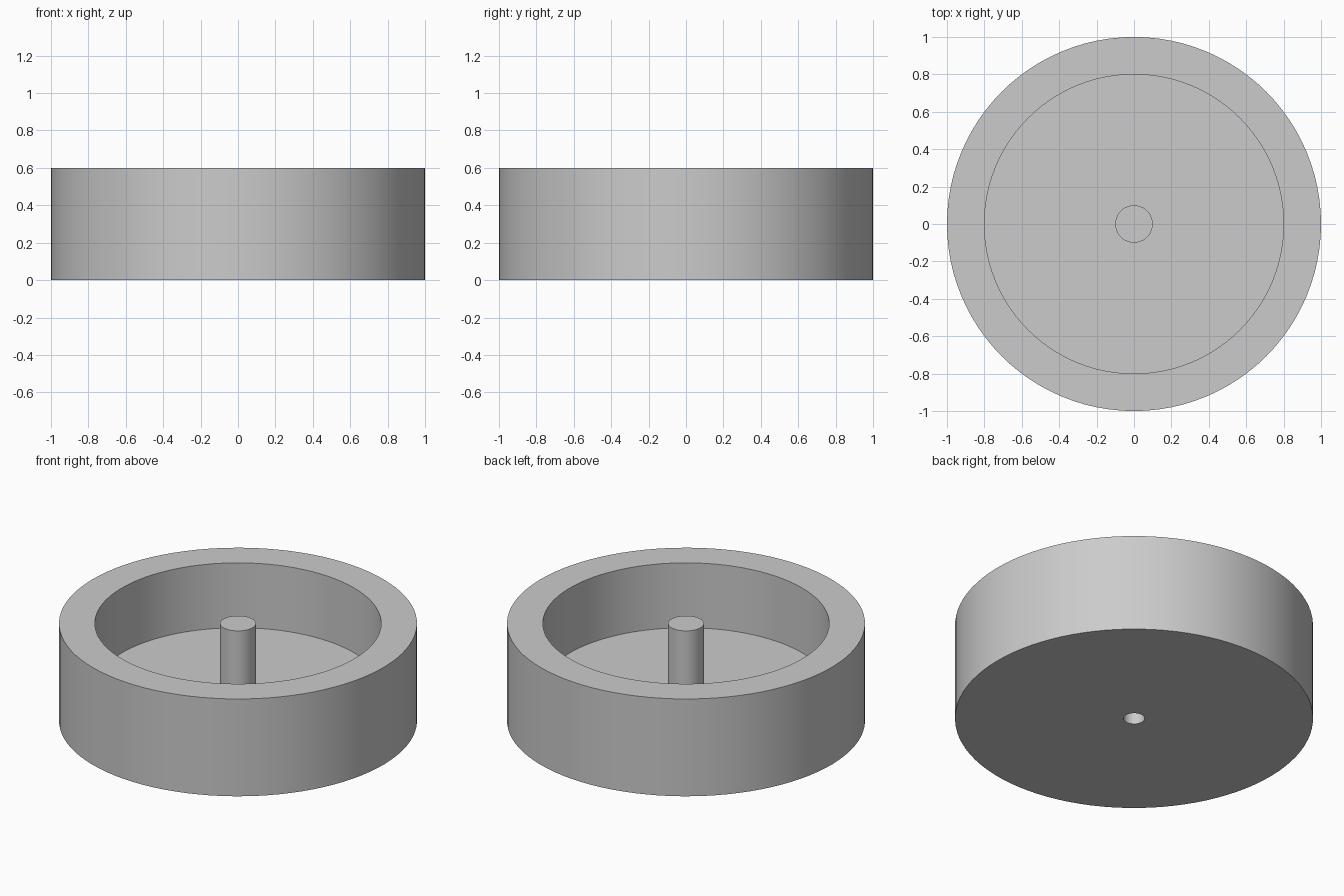
import bpy, bmesh, math

if "Cube" in bpy.data.objects:
    bpy.data.objects.remove(bpy.data.objects["Cube"])

SEGMENTS = 96


def lathe(name, profile):
    """Spin an (r, z) profile that starts and ends on the z axis."""
    bm = bmesh.new()
    verts = [bm.verts.new((r, 0, z)) for r, z in profile]
    edges = [bm.edges.new(pair) for pair in zip(verts, verts[1:])]
    bmesh.ops.spin(bm, geom=verts + edges, cent=(0, 0, 0), axis=(0, 0, 1),
                   angle=math.tau, steps=SEGMENTS, use_duplicate=False)
    bmesh.ops.remove_doubles(bm, verts=bm.verts, dist=1e-4)
    bmesh.ops.recalc_face_normals(bm, faces=bm.faces)
    mesh = bpy.data.meshes.new(name)
    bm.to_mesh(mesh)
    bm.free()
    obj = bpy.data.objects.new(name, mesh)
    bpy.context.collection.objects.link(obj)
    bpy.context.view_layer.objects.active = obj
    obj.select_set(True)
    bpy.ops.object.shade_smooth_by_angle(angle=math.radians(30))
    return obj


# Cup with rim, recessed floor, central post and blind axle hole underneath
lathe("wheel_cup", [
    (0, 0.4), (0.06, 0.4), (0.06, 0),      # axle hole
    (1, 0), (1, 0.6),                      # underside and outer wall
    (0.8, 0.6), (0.8, 0.2),                # rim and inner wall
    (0.1, 0.2), (0.1, 0.6), (0, 0.6),      # floor and post
])
